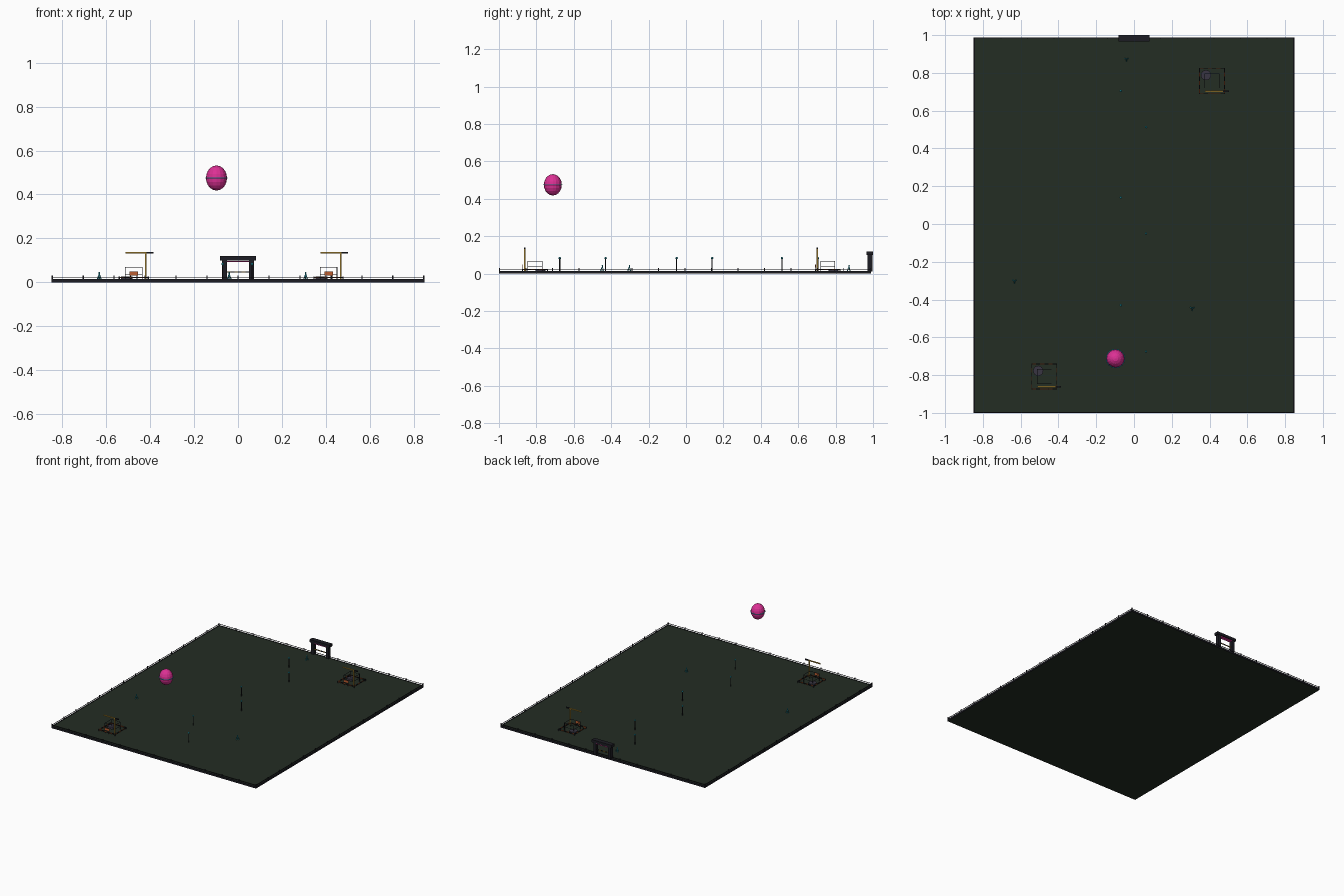
import bpy
import bmesh
from math import pi, cos, sin
from mathutils import Matrix, Vector

cube = bpy.data.objects.get("Cube")
if cube:
    bpy.data.objects.remove(cube)


def material(name, r, g, b):
    m = bpy.data.materials.new(name)
    m.use_nodes = True
    m.diffuse_color = (r, g, b, 1)
    m.node_tree.nodes["Principled BSDF"].inputs["Base Color"].default_value = (r, g, b, 1)
    return m


GREEN = material("dark green ground", 0.017, 0.026, 0.017)
DARK = material("near black metal", 0.012, 0.012, 0.017)
SLATE = material("slate grey", 0.04, 0.036, 0.055)
MAGENTA = material("magenta", 0.72, 0.03, 0.3)
CYAN = material("cyan", 0.02, 0.36, 0.46)
YELLOW = material("crane yellow", 0.5, 0.3, 0.04)
ORANGE = material("safety orange", 0.5, 0.11, 0.03)


class Part:
    """Collects simple solids into one object."""

    def __init__(self, name, mat):
        self.name, self.mat, self.bm = name, mat, bmesh.new()

    def box(self, x, y, z, sx, sy, sz):
        m = Matrix.Translation((x, y, z)) @ Matrix.Diagonal((sx, sy, sz, 1))
        bmesh.ops.create_cube(self.bm, size=1, matrix=m)
        return self

    def rod(self, a, b, r1, r2, sides=6):
        a, b = Vector(a), Vector(b)
        turn = (b - a).to_track_quat('Z', 'Y').to_matrix().to_4x4()
        bmesh.ops.create_cone(self.bm, cap_ends=True, segments=sides, radius1=r1, radius2=r2,
                              depth=(b - a).length, matrix=Matrix.Translation((a + b) / 2) @ turn)
        return self

    def ball(self, x, y, z, r, rz, u=16, v=10):
        m = Matrix.Translation((x, y, z)) @ Matrix.Diagonal((r, r, rz, 1))
        bmesh.ops.create_uvsphere(self.bm, u_segments=u, v_segments=v, radius=1, matrix=m)
        return self

    def done(self):
        mesh = bpy.data.meshes.new(self.name)
        self.bm.to_mesh(mesh)
        self.bm.free()
        mesh.materials.append(self.mat)
        ob = bpy.data.objects.new(self.name, mesh)
        bpy.context.collection.objects.link(ob)
        return ob


# Ground slab with a dark curb
W, Y0, Y1 = 0.846, -0.997, 0.985
YC, L = (Y0 + Y1) / 2, Y1 - Y0
TOP = 0.012
Part("ground", GREEN).box(0, YC, TOP / 2, 2 * W, L, TOP).done()
curb = Part("curb", DARK)
fence = Part("perimeter_fence", DARK)
for s in (-1, 1):
    curb.box(s * W, YC, 0.007, 0.006, L + 0.006, 0.0138)
    curb.box(0, YC + s * L / 2, 0.007, 2 * W, 0.006, 0.0138)
    # Fence rails and posts
    fence.box(s * W, YC, 0.023, 0.003, L, 0.003)
    fence.box(0, YC + s * L / 2, 0.023, 2 * W, 0.003, 0.003)
    for i in range(13):
        x = -W + i * W / 6
        if s < 0 or abs(x) > 0.1:
            fence.box(x, YC + s * L / 2, 0.02, 0.005, 0.005, 0.022)
    for i in range(1, 14):
        fence.box(s * W, Y0 + i * L / 14, 0.02, 0.005, 0.005, 0.022)
curb.done()
fence.done()

# Entrance gate
GY = 0.983
gate = Part("gate_frame", DARK)
gate.box(0, GY, 0.109, 0.164, 0.034, 0.02)
for s in (-1, 1):
    gate.box(s * 0.061, GY, 0.056, 0.022, 0.026, 0.09)
gate.done()
Part("gate_light_strip", MAGENTA).box(0, GY, 0.094, 0.1, 0.024, 0.005).done()
arm = Part("gate_barrier_yellow", YELLOW)
gaps = Part("gate_barrier_dark", DARK)
for i in range(6):
    (gaps if i % 2 else arm).box(-0.042 + i * 0.0168, GY, 0.047, 0.0168, 0.005, 0.006)
arm.done()
gaps.done()


def station(tag, cx, cy):
    # Striped safety barriers with corner posts
    orange = Part(tag + "_barrier_orange", ORANGE)
    dark = Part(tag + "_barrier_dark", DARK)
    h = 0.066
    for s in (-1, 1):
        for i in range(6):
            p = dark if i % 2 else orange
            o = -h + (i + 0.5) * h / 3
            p.box(cx + o, cy + s * h, 0.022, h / 3, 0.004, 0.006)
            p.box(cx + s * h, cy + o, 0.022, 0.004, h / 3, 0.006)
        for t in (-1, 1):
            dark.box(cx + s * h, cy + t * h, 0.018, 0.005, 0.005, 0.016)
    # Warning sign
    orange.box(cx, cy - h, 0.041, 0.04, 0.004, 0.018)
    for s in (-1, 1):
        dark.box(cx + s * 0.015, cy - h, 0.022, 0.003, 0.003, 0.022)
    orange.done()
    dark.done()

    # Scaffold of thin bars
    scaffold = Part(tag + "_scaffold", DARK)
    a = 0.038
    for s in (-1, 1):
        for t in (-1, 1):
            scaffold.box(cx + s * a, cy + t * a, 0.04, 0.0025, 0.0025, 0.058)
        for z in (0.037, 0.067):
            scaffold.box(cx + s * a, cy, z, 0.002, 2 * a, 0.002)
            scaffold.box(cx, cy + s * a, z, 2 * a, 0.002, 0.002)
    scaffold.done()

    # Low drum
    x, y = cx - 0.032, cy + 0.03
    Part(tag + "_drum", SLATE).rod((x, y, 0.01), (x, y, 0.026), 0.027, 0.027, 16).done()

    # Crane: mast, jib, counterweight and cable
    x, y = cx + 0.055, cy - 0.055
    crane = Part(tag + "_crane", YELLOW)
    crane.box(x, y, 0.073, 0.008, 0.008, 0.126)
    crane.box(x - 0.044, y, 0.135, 0.096, 0.007, 0.007)
    crane.done()
    weight = Part(tag + "_crane_counterweight", DARK)
    weight.box(x + 0.019, y, 0.135, 0.03, 0.008, 0.008)
    weight.done()


station("front_site", -0.475, -0.807)
station("back_site", 0.413, 0.758)

# Path lamps, alternating sides
posts = Part("lamp_posts", DARK)
heads = Part("lamp_heads", CYAN)
for i, y in enumerate((-0.675, -0.43, -0.05, 0.14, 0.513, 0.705)):
    x = -0.07 if i % 2 else 0.064
    posts.rod((x, y, 0.01), (x, y, 0.08), 0.003, 0.003)
    heads.ball(x, y, 0.083, 0.0065, 0.0065, 8, 6)
posts.done()
heads.done()

# Small glowing tripod beacons
beacons = Part("beacons", CYAN)
for x, y in ((-0.632, -0.302), (0.308, -0.447), (-0.04, 0.872)):
    for k in range(3):
        t = pi / 6 + k * 2 * pi / 3
        beacons.rod((x + 0.01 * cos(t), y + 0.01 * sin(t), TOP), (x, y, 0.04), 0.003, 0.002)
    beacons.ball(x, y, 0.042, 0.004, 0.006, 6, 4)
beacons.done()

# Floating balloon with a ring around its middle
BX, BY, BZ = -0.098, -0.712, 0.475
Part("balloon", MAGENTA).ball(BX, BY, BZ, 0.048, 0.057).done()
bpy.ops.mesh.primitive_torus_add(location=(BX, BY, BZ), major_radius=0.049, minor_radius=0.0025,
                                 major_segments=24, minor_segments=6)
ring = bpy.context.object
ring.name = "balloon_ring"
ring.data.materials.append(CYAN)
